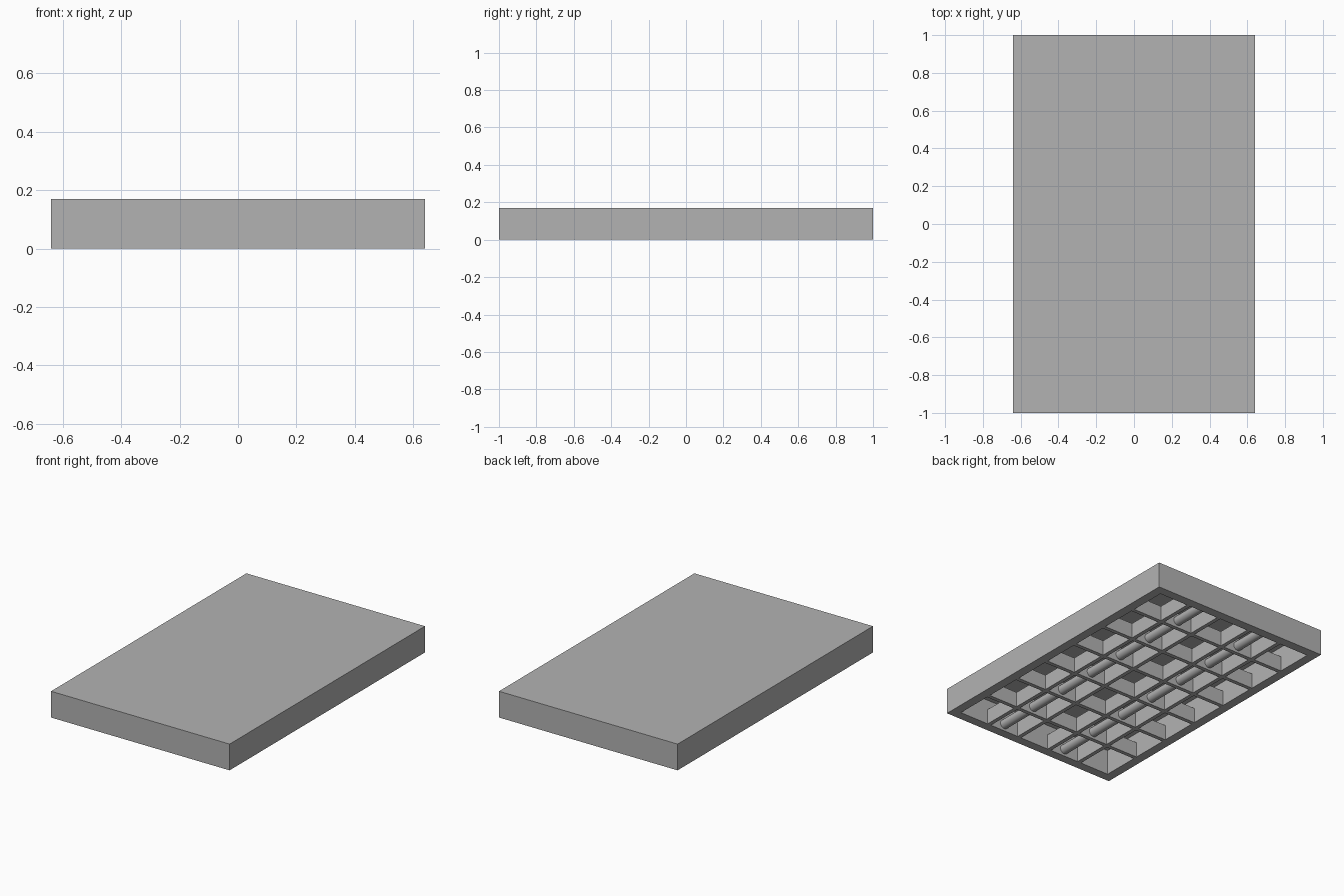
import bpy, bmesh, math

if "Cube" in bpy.data.objects:
    bpy.data.objects.remove(bpy.data.objects["Cube"])

W, L, H = 1.28, 2.0, 0.17       # outer housing size
RIM, ROOF = 0.06, 0.005         # rim width, roof sheet thickness
BLADE_T, BLADE_H = 0.026, 0.10  # louver blades
COLS, ROWS = 5, 7
IN_W, IN_L = W - 2 * RIM, L - 2 * RIM
PX, PY = (IN_W + BLADE_T) / COLS, (IN_L + BLADE_T) / ROWS

grey = bpy.data.materials.new("mid_grey")
grey.diffuse_color = (0.45, 0.45, 0.45, 1)
grey.use_nodes = True
grey.node_tree.nodes["Principled BSDF"].inputs["Base Color"].default_value = grey.diffuse_color


def box(name, size, center):
    bpy.ops.mesh.primitive_cube_add(size=1, location=center)
    o = bpy.context.object
    o.name = name
    o.scale = size
    bpy.ops.object.transform_apply(location=False, rotation=False, scale=True)
    o.data.materials.append(grey)
    return o


# Housing: shallow tray open at the bottom
housing = box("housing", (W, L, H), (0, 0, H / 2))
bm = bmesh.new()
bm.from_mesh(housing.data)
bm.faces.ensure_lookup_table()
bottom = min(bm.faces, key=lambda f: f.calc_center_median().z)
bmesh.ops.inset_region(bm, faces=[bottom], thickness=RIM, use_even_offset=True)
ret = bmesh.ops.extrude_face_region(bm, geom=[bottom])
verts = [g for g in ret["geom"] if isinstance(g, bmesh.types.BMVert)]
bmesh.ops.translate(bm, verts=verts, vec=(0, 0, H - ROOF))
if bottom.is_valid:
    bmesh.ops.delete(bm, geom=[bottom], context='FACES_ONLY')
bmesh.ops.recalc_face_normals(bm, faces=bm.faces)
bm.to_mesh(housing.data)
bm.free()

# Louver grid: long and cross blades
for i in range(1, COLS):
    box(f"long_blade_{i}", (BLADE_T, IN_L, BLADE_H),
        ((i - COLS / 2) * PX, 0, BLADE_H / 2))
for j in range(1, ROWS):
    box(f"cross_blade_{j}", (IN_W, BLADE_T, BLADE_H),
        (0, (j - ROWS / 2) * PY, BLADE_H / 2))

# Two light tubes running through the second and fourth columns
for side in (-1, 1):
    bpy.ops.mesh.primitive_cylinder_add(
        vertices=24, radius=0.03, depth=IN_L,
        location=(side * PX, 0, 0.045), rotation=(math.pi / 2, 0, 0))
    tube = bpy.context.object
    tube.name = "tube_left" if side < 0 else "tube_right"
    tube.data.materials.append(grey)
    bpy.ops.object.shade_smooth_by_angle()
